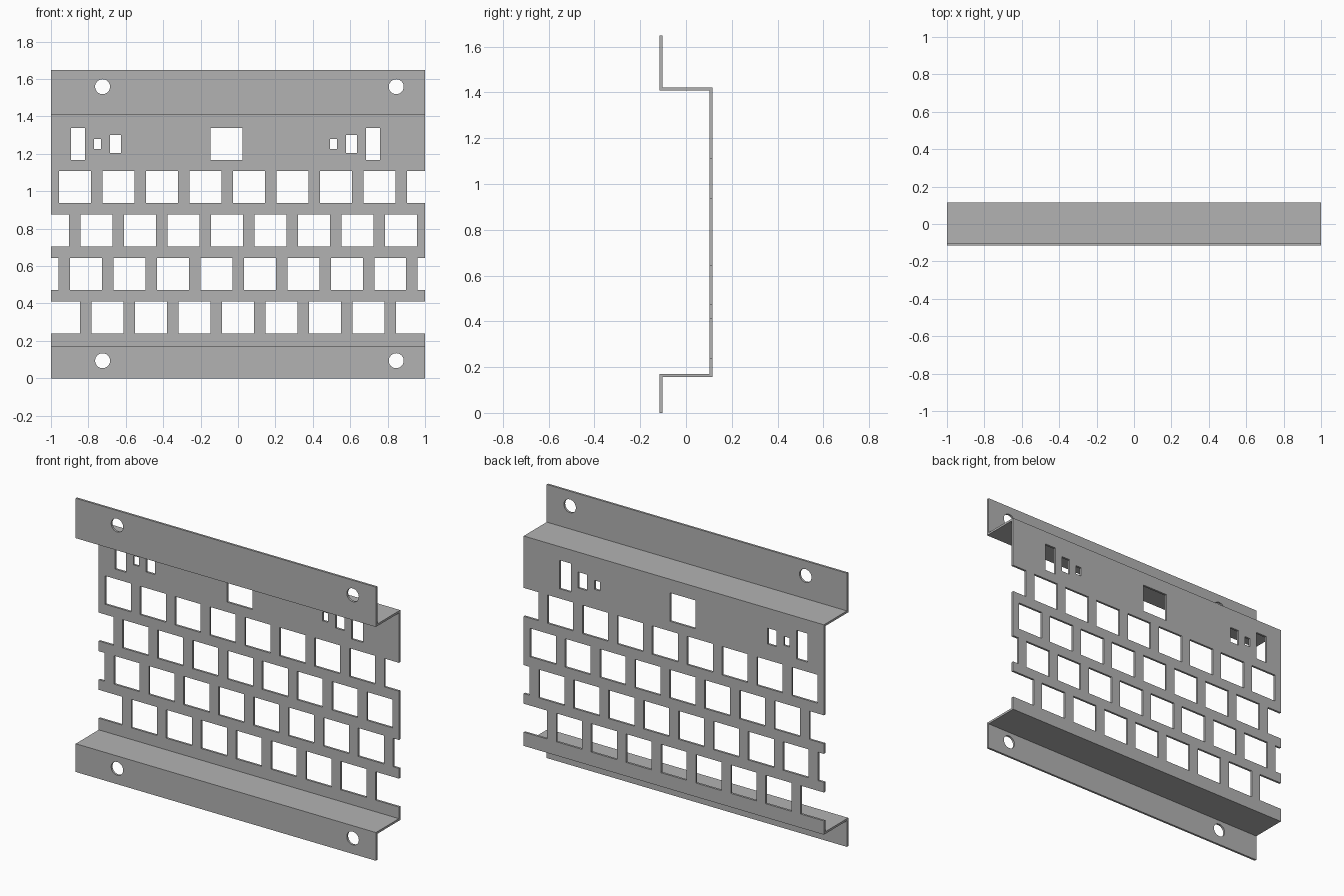
import bpy, bmesh
from mathutils import Matrix, Vector

if "Cube" in bpy.data.objects:
    bpy.data.objects.remove(bpy.data.objects["Cube"], do_unlink=True)

DEPTH, THICK, HEIGHT = 0.116, 0.013, 1.648
SHELF_LOW, SHELF_HIGH = 0.17, 1.408   # inner faces of the two shelves
KEY, PITCH = 0.171, 0.2325

metal = bpy.data.materials.new("grey sheet metal")
metal.use_nodes = True
grey = (0.45, 0.45, 0.45, 1)
metal.diffuse_color = grey
metal.node_tree.nodes["Principled BSDF"].inputs["Base Color"].default_value = grey


def make_object(name, bm):
    bmesh.ops.recalc_face_normals(bm, faces=bm.faces)
    mesh = bpy.data.meshes.new(name)
    bm.to_mesh(mesh)
    bm.free()
    mesh.materials.append(metal)
    obj = bpy.data.objects.new(name, mesh)
    bpy.context.scene.collection.objects.link(obj)
    return obj


# Bent sheet: a hat-shaped profile extruded along x
F, B, T = -DEPTH, DEPTH, THICK
profile = [(F, 0), (F + T, 0), (F + T, SHELF_LOW - T), (B, SHELF_LOW - T),
           (B, SHELF_HIGH + T), (F + T, SHELF_HIGH + T), (F + T, HEIGHT), (F, HEIGHT),
           (F, SHELF_HIGH), (B - T, SHELF_HIGH), (B - T, SHELF_LOW), (F, SHELF_LOW)]
bm = bmesh.new()
face = bm.faces.new([bm.verts.new((-1, y, z)) for y, z in profile])
side = bmesh.ops.extrude_face_region(bm, geom=[face])["geom"]
bmesh.ops.translate(bm, vec=(2, 0, 0), verts=[v for v in side if isinstance(v, bmesh.types.BMVert)])
panel = make_object("keyboard_mounting_panel", bm)

# Openings
cut = bmesh.new()


def cut_box(x, z, w, h):
    m = Matrix.Translation((x + w / 2, 0, z + h / 2)) @ Matrix.Diagonal((w, 0.5, h, 1))
    bmesh.ops.create_cube(cut, size=1, matrix=m)


# Staggered key rows, the outer ones running off the panel edges
for row, start in enumerate((-0.783, -0.899, -0.841, -0.957)):
    for col in range(-1, 10):
        x = start + col * PITCH
        if x + KEY > -1 and x < 1:
            cut_box(x, 0.24 + row * 0.2325, KEY, KEY)

# Display window and the small switch and lamp slots beside it
cut_box(-0.146, 1.168, KEY, KEY)
for x, w, h in ((-0.892, 0.075, 0.172), (-0.77, 0.037, 0.054), (-0.684, 0.059, 0.096),
                (0.492, 0.037, 0.054), (0.578, 0.059, 0.096), (0.685, 0.075, 0.172)):
    cut_box(x, 1.253 - h / 2, w, h)

# Round screw holes in the flanges
for x in (-0.724, 0.846):
    for z in (0.094, 1.559):
        m = Matrix.Translation((x, 0, z)) @ Matrix.Rotation(1.5707963, 4, "X")
        bmesh.ops.create_cone(cut, cap_ends=True, segments=32, radius1=0.04, radius2=0.04,
                              depth=0.5, matrix=m)

cutter = make_object("opening_cutter", cut)
cutter.hide_render = True
mod = panel.modifiers.new("openings", "BOOLEAN")
mod.operation, mod.solver, mod.object = "DIFFERENCE", "EXACT", cutter

# Apply the cut and drop the helper
bpy.context.view_layer.update()
result = bpy.data.meshes.new_from_object(panel.evaluated_get(bpy.context.evaluated_depsgraph_get()))
panel.modifiers.clear()
panel.data = result
bpy.data.objects.remove(cutter, do_unlink=True)

bpy.ops.object.select_all(action="DESELECT")
panel.select_set(True)
bpy.context.view_layer.objects.active = panel
bpy.ops.object.shade_smooth_by_angle()
